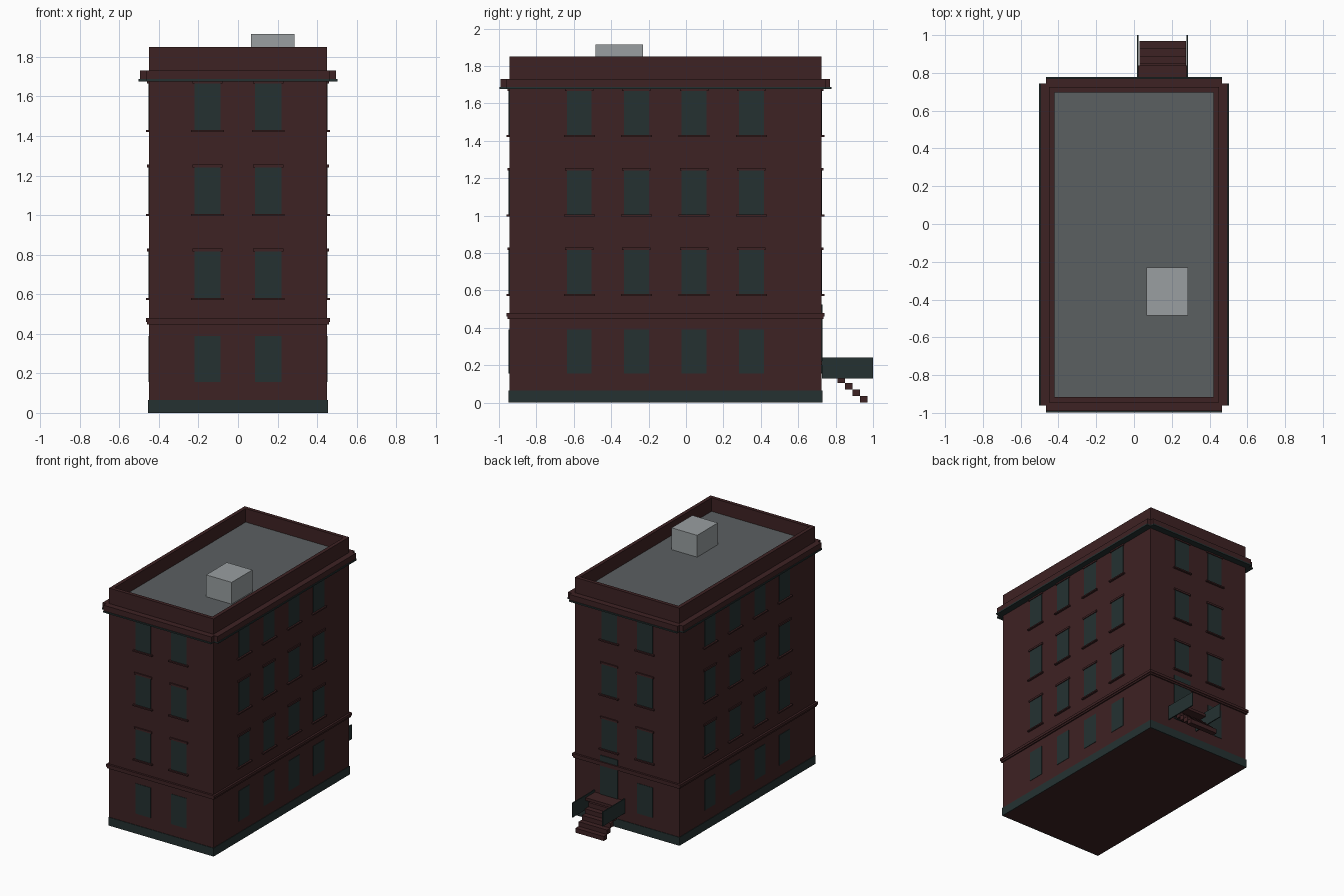
import bpy
import bmesh

if "Cube" in bpy.data.objects:
    bpy.data.objects.remove(bpy.data.objects["Cube"], do_unlink=True)


def material(name, rgb):
    m = bpy.data.materials.new(name)
    m.use_nodes = True
    m.diffuse_color = (*rgb, 1)
    m.node_tree.nodes["Principled BSDF"].inputs["Base Color"].default_value = (*rgb, 1)
    return m


BRICK = material("dark red brick", (0.048, 0.016, 0.017))
TEAL = material("dark teal", (0.018, 0.031, 0.031))
ROOF = material("roof grey", (0.105, 0.115, 0.12))
METAL = material("light grey", (0.32, 0.345, 0.355))

# Wall planes of the main block
X, Y0, Y1, TOP = 0.45, -0.945, 0.725, 1.85


def add_box(bm, x0, x1, y0, y1, z0, z1):
    verts = bmesh.ops.create_cube(bm, size=1)["verts"]
    for v in verts:
        v.co.x = x1 if v.co.x > 0 else x0
        v.co.y = y1 if v.co.y > 0 else y0
        v.co.z = z1 if v.co.z > 0 else z0


def finish(name, bm, *mats):
    mesh = bpy.data.meshes.new(name)
    bm.to_mesh(mesh)
    bm.free()
    for m in mats:
        mesh.materials.append(m)
    ob = bpy.data.objects.new(name, mesh)
    bpy.context.collection.objects.link(ob)
    return ob


def boxes(name, mat, *dims):
    bm = bmesh.new()
    for d in dims:
        add_box(bm, *d)
    return finish(name, bm, mat)


def ring(grow, z0, z1):
    """Slab that sticks out evenly around the main block."""
    return (-X - grow, X + grow, Y0 - grow, Y1 + grow, z0, z1)


def notched(grow, z0, z1):
    """Two crossed slabs that leave a notch at each corner."""
    side = (-X - grow, X + grow, Y0 - 0.015, Y1 + 0.02, z0, z1)
    ends = (-X - 0.015, X + 0.015, Y0 - grow, Y1 + grow, z0, z1)
    return side, ends


# Main block with a sunken roof behind the parapet
bm = bmesh.new()
add_box(bm, -X, X, Y0, Y1, 0, TOP)
bm.normal_update()
roof = max(bm.faces, key=lambda f: f.calc_center_median().z)
bmesh.ops.inset_individual(bm, faces=[roof], thickness=0.04)
bmesh.ops.inset_individual(bm, faces=[roof], thickness=0.0005)
for v in roof.verts:
    v.co.z = TOP - 0.105
roof.material_index = 1
finish("walls", bm, BRICK, ROOF)

# Plinth frame, belt course and cornice
t = 0.004
boxes("plinth", TEAL,
      (-X - t, X + t, Y0 - t, Y0 + t, 0, 0.065),
      (-X - t, X + t, Y1 - t, Y1 + t, 0, 0.065),
      (-X - t, -X + t, Y0, Y1, 0, 0.065),
      (X - t, X + t, Y0, Y1, 0, 0.065))
boxes("belt_course", BRICK, ring(0.01, 0.447, 0.46), ring(0.016, 0.46, 0.48))
boxes("cornice", BRICK, *notched(0.046, 1.687, 1.73))
boxes("cornice_soffit", TEAL, *notched(0.052, 1.676, 1.687))

# Roof unit
boxes("roof_unit", METAL, (0.065, 0.285, -0.485, -0.23, TOP - 0.105, 1.915))

# Windows, sills and lintels on every side
panes, sills, lintels = bmesh.new(), bmesh.new(), bmesh.new()


def wall_box(bm, side, c, half, z0, z1, out):
    if side == "front":
        add_box(bm, c - half, c + half, Y0 - out, Y0 + 0.002, z0, z1)
    elif side == "back":
        add_box(bm, c - half, c + half, Y1 - 0.002, Y1 + out, z0, z1)
    elif side == "right":
        add_box(bm, -X - out, -X + 0.002, c - half, c + half, z0, z1)
    else:
        add_box(bm, X - 0.002, X + out, c - half, c + half, z0, z1)


DOOR_X = 0.153
columns = {"front": (-0.155, DOOR_X), "back": (-0.155, DOOR_X)}
columns["left"] = columns["right"] = (-0.57, -0.265, 0.043, 0.35)
for side, centres in columns.items():
    for c in centres:
        for floor in range(4):
            z = 0.155 + 0.425 * floor
            if side == "back" and c == DOOR_X and floor == 0:
                continue
            wall_box(panes, side, c, 0.066, z, z + 0.235, 0.003)
            if floor:
                wall_box(sills, side, c, 0.083, z - 0.01, z, 0.016)
                wall_box(lintels, side, c, 0.076, z + 0.235, z + 0.25, 0.009)
finish("windows", panes, TEAL)
finish("sills", sills, BRICK)
finish("lintels", lintels, BRICK)

# Back door and its transom, crossed by the belt course
door = bmesh.new()
wall_box(door, "back", DOOR_X, 0.075, 0.16, 0.525, 0.006)
finish("back_door", door, TEAL)

# Stoop: landing, open steps and side panels
steps = [(0.03, 0.275, 0.93 - 0.04 * i, 0.97 - 0.04 * i, 0.035 * i, 0.035 * (i + 1))
         for i in range(6)]
boxes("stoop_steps", BRICK, *steps)
boxes("stoop_landing", BRICK, (0.022, 0.283, Y1, 0.84, 0.2, 0.222))
boxes("stoop_side_panels", TEAL,
      *[(x - 0.004, x + 0.004, Y1 + 0.002, 1.0, 0.128, 0.24) for x in (0.021, 0.281)])
